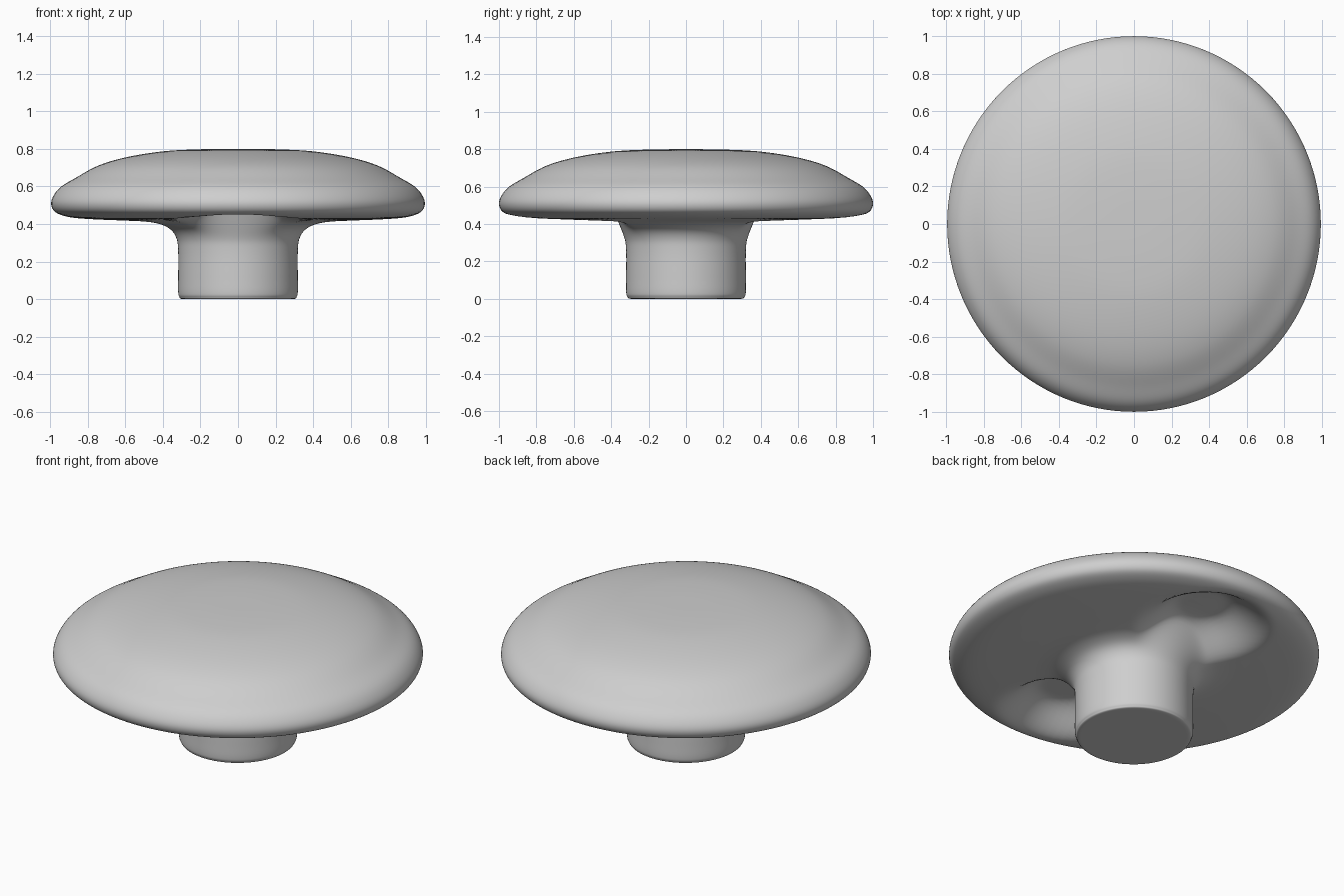
import bpy
import bmesh
import math
from mathutils import Vector

if "Cube" in bpy.data.objects:
    bpy.data.objects.remove(bpy.data.objects["Cube"])

SEGMENTS = 128
STEPS = 6

# Half profile (radius, height): crown, rolled rim, underside, fillet, stem
PROFILE = [
    (0, .80), (.2, .798), (.4, .787), (.6, .755), (.75, .71), (.87, .645),
    (.945, .6), (.985, .555), (1, .51), (.985, .47), (.94, .446), (.87, .432),
    (.75, .424), (.6, .418), (.5, .413), (.42, .4), (.36, .37), (.328, .32),
    (.32, .25), (.32, .12), (.32, .04), (.314, .012), (.295, 0), (.2, 0), (0, 0),
]


def smoothstep(low, high, value):
    t = min(max((value - low) / (high - low), 0), 1)
    return t * t * (3 - 2 * t)


def spline(points):
    """Smooth curve through all points."""
    pts = [Vector(p) for p in points]
    pts = [pts[0]] + pts + [pts[-1]]
    result = []
    for a, b, c, d in zip(pts, pts[1:], pts[2:], pts[3:]):
        for i in range(STEPS):
            t = i / STEPS
            result.append((b * 2 + (c - a) * t + (a * 2 - b * 5 + c * 4 - d) * t**2
                           + (b * 3 - a - c * 3 + d) * t**3) / 2)
    return result + [pts[-1]]


def finger_scoop(x, y, radius):
    """Depth of the two round hollows under the front and back."""
    distance = math.hypot(x, abs(y) - .58)
    return .15 * (1 - smoothstep(.12, .39, distance)) * smoothstep(.32, .42, radius)


# Knob: one turned surface with the underside hollowed
bm = bmesh.new()
curve = spline(PROFILE)
top = bm.verts.new((0, 0, curve[0].y))
bottom = bm.verts.new((0, 0, 0))
rings = []
for radius, height in curve[1:-1]:
    ring = []
    for i in range(SEGMENTS):
        angle = math.tau * i / SEGMENTS
        x, y = radius * math.cos(angle), radius * math.sin(angle)
        z = max(height, 0)
        if .3 < z < .5:
            z += finger_scoop(x, y, radius)
        ring.append(bm.verts.new((x * .995, y, z)))
    rings.append(ring)

for i in range(SEGMENTS):
    j = (i + 1) % SEGMENTS
    bm.faces.new((top, rings[0][i], rings[0][j]))
    bm.faces.new((bottom, rings[-1][j], rings[-1][i]))
    for upper, lower in zip(rings, rings[1:]):
        bm.faces.new((upper[i], lower[i], lower[j], upper[j]))
bmesh.ops.recalc_face_normals(bm, faces=bm.faces)

mesh = bpy.data.meshes.new("knob")
bm.to_mesh(mesh)
bm.free()
knob = bpy.data.objects.new("knob", mesh)
bpy.context.collection.objects.link(knob)
mesh.shade_smooth()

# Plain grey finish
grey = bpy.data.materials.new("light grey")
grey.use_nodes = True
color = (.62, .62, .62, 1)
grey.diffuse_color = color
grey.node_tree.nodes["Principled BSDF"].inputs["Base Color"].default_value = color
mesh.materials.append(grey)
